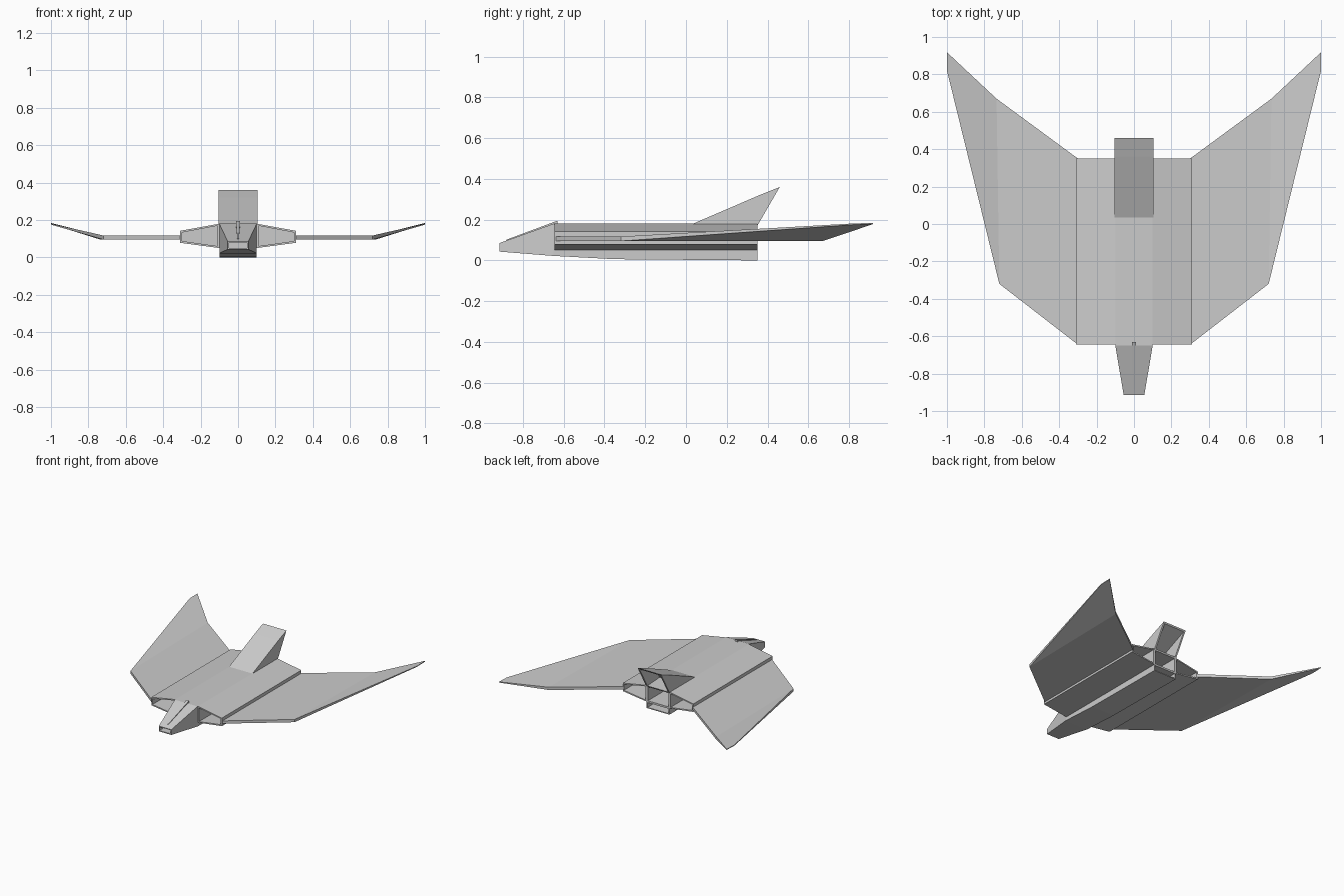
import bpy
import bmesh
from mathutils import Vector

cube = bpy.data.objects.get("Cube")
if cube:
    bpy.data.objects.remove(cube, do_unlink=True)

grey = bpy.data.materials.new("hull grey")
grey.use_nodes = True
COLOUR = (0.6, 0.6, 0.6, 1)
grey.diffuse_color = COLOUR
grey.node_tree.nodes["Principled BSDF"].inputs["Base Color"].default_value = COLOUR


def finish(bm, name, mirror=False):
    bmesh.ops.recalc_face_normals(bm, faces=bm.faces[:])
    mesh = bpy.data.meshes.new(name)
    bm.to_mesh(mesh)
    bm.free()
    mesh.materials.append(grey)
    ob = bpy.data.objects.new(name, mesh)
    bpy.context.collection.objects.link(ob)
    if mirror:
        ob.modifiers.new("Mirror", "MIRROR")
    return ob


def loft(sections):
    """Join equal-length outlines; return the mesh and its two end caps."""
    bm = bmesh.new()
    rings = [[bm.verts.new(p) for p in s] for s in sections]
    for a, b in zip(rings, rings[1:]):
        for i in range(len(a)):
            j = (i + 1) % len(a)
            bm.faces.new((a[i], a[j], b[j], b[i]))
    caps = bm.faces.new(rings[0]), bm.faces.new(rings[-1])
    bmesh.ops.recalc_face_normals(bm, faces=bm.faces[:])
    return bm, caps


def recess(bm, face, rim, move):
    """Leave a rim round a face and push the middle inward."""
    bmesh.ops.inset_individual(bm, faces=[face], thickness=rim)
    inner = bmesh.ops.extrude_discrete_faces(bm, faces=[face])["faces"][0]
    for v in inner.verts:
        v.co = move(v.co)


def box(y, half, low, high):
    return [(-half, y, low), (half, y, low), (half, y, high), (-half, y, high)]


# Central hull, open at the back
bm, caps = loft([box(-0.65, 0.1, 0.05, 0.18), box(0.35, 0.1, 0.05, 0.18)])
recess(bm, caps[1], 0.014, lambda c: c + Vector((0, -0.4, 0)))
finish(bm, "central_hull")

# Side bays, open at both ends
bay = [(0.1, 0.05), (0.31, 0.078), (0.31, 0.142), (0.1, 0.18)]
bm, caps = loft([[(x, y, z) for x, z in bay] for y in (-0.645, 0.35)])
recess(bm, caps[0], 0.014, lambda c: c + Vector((0, 0.4, 0)))
recess(bm, caps[1], 0.014, lambda c: c + Vector((0, -0.4, 0)))
finish(bm, "side_bays", mirror=True)

# Tapered nose with a shallow front opening
bm, caps = loft([box(-0.915, 0.055, 0.045, 0.085), box(-0.65, 0.1, 0.05, 0.18)])
recess(bm, caps[0], 0.008, lambda c: c + Vector((0, 0.1, 0)))
finish(bm, "nose")

# Thin ridge on the nose
bm, caps = loft([box(-0.88, 0.004, 0.085, 0.102), box(-0.63, 0.012, 0.17, 0.195)])
finish(bm, "nose_ridge")

# Keel beneath the hull
bm, caps = loft([box(-0.915, 0.055, 0.043, 0.048), box(-0.65, 0.1, 0.022, 0.052),
                 box(-0.35, 0.1, 0.006, 0.052), box(0.35, 0.1, 0, 0.052)])
recess(bm, caps[1], 0.01, lambda c: c + Vector((0, -0.3, 0)))
finish(bm, "keel")

# Wedge-shaped tail scoop, open at the back
profile = [(0.03, 0.178), (0.36, 0.32), (0.46, 0.36), (0.35, 0.17)]
bm, caps = loft([[(x, y, z) for y, z in profile] for x in (-0.103, 0.103)])
rear = max(bm.faces, key=lambda f: f.normal.y)


def toward_tip(c):
    return c.lerp(Vector((c.x, 0.1, 0.195)), 0.6)


recess(bm, rear, 0.018, toward_tip)
finish(bm, "tail_scoop")

# Swept wings with upturned tips: x, y, middle height, half thickness
front_edge = [(0.3, -0.645, 0.106, 0.011), (0.72, -0.32, 0.106, 0.011), (1, 0.82, 0.178, 0.003)]
back_edge = [(0.3, 0.35, 0.106, 0.011), (0.735, 0.67, 0.106, 0.011), (1, 0.918, 0.181, 0.003)]
ribs = []
for (x1, y1, z1, t1), (x2, y2, z2, t2) in zip(front_edge, back_edge):
    ribs.append([(x1, y1, z1 - t1), (x2, y2, z2 - t2), (x2, y2, z2 + t2), (x1, y1, z1 + t1)])
bm, caps = loft(ribs)
finish(bm, "wings", mirror=True)
